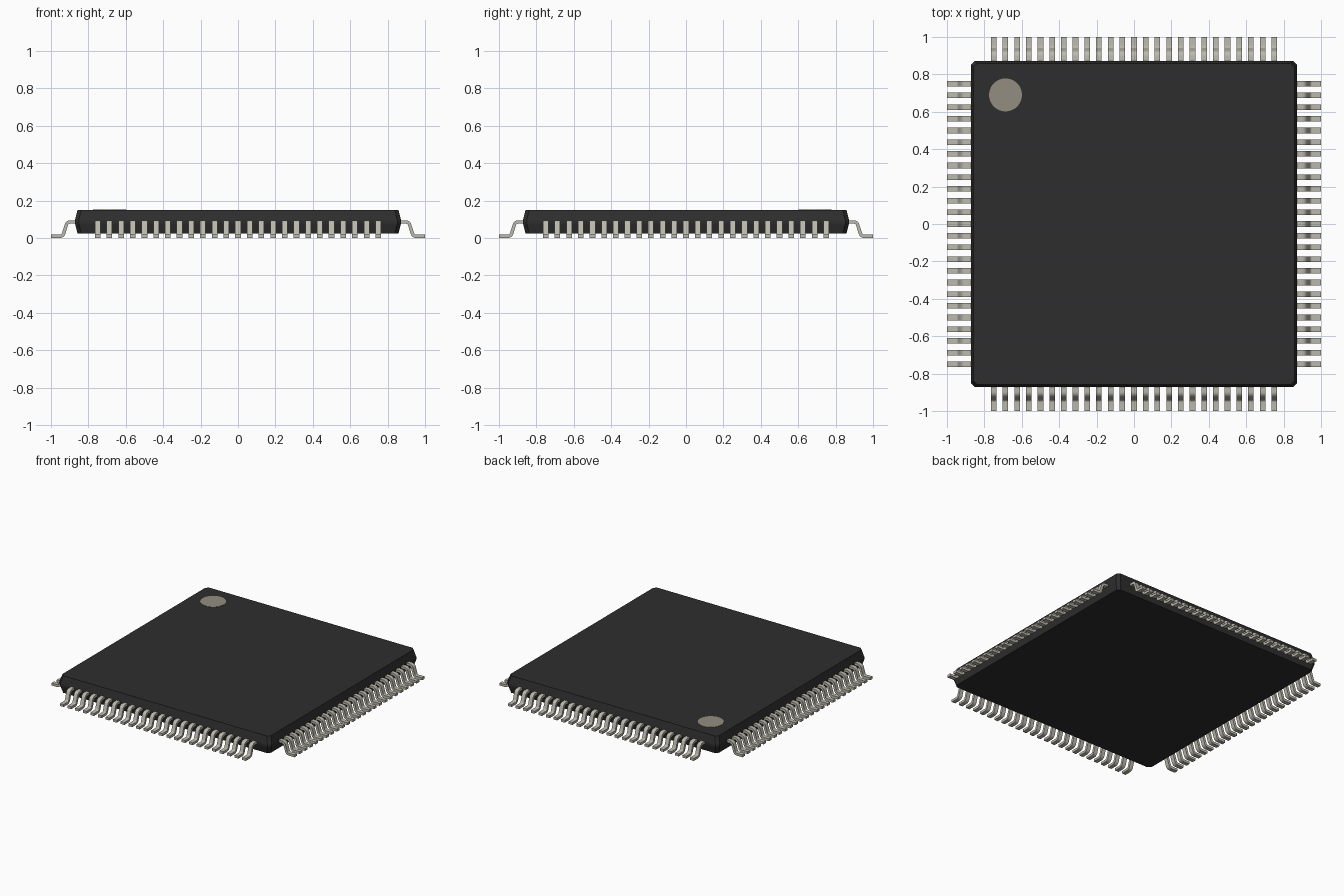
import bpy, bmesh, math
from mathutils import Matrix, Vector

cube = bpy.data.objects.get("Cube")
if cube:
    bpy.data.objects.remove(cube, do_unlink=True)


def material(name, rgb, roughness=0.6):
    m = bpy.data.materials.new(name)
    m.diffuse_color = (*rgb, 1)
    m.use_nodes = True
    bsdf = m.node_tree.nodes["Principled BSDF"]
    bsdf.inputs["Base Color"].default_value = (*rgb, 1)
    bsdf.inputs["Roughness"].default_value = roughness
    return m


def finish(name, bm, mat):
    bmesh.ops.recalc_face_normals(bm, faces=bm.faces[:])
    mesh = bpy.data.meshes.new(name)
    bm.to_mesh(mesh)
    bm.free()
    mesh.materials.append(mat)
    obj = bpy.data.objects.new(name, mesh)
    bpy.context.collection.objects.link(obj)
    return obj


black = material("black plastic", (0.027, 0.027, 0.027))
metal = material("tinned metal", (0.50, 0.49, 0.42), 0.4)
grey = material("marker grey", (0.29, 0.27, 0.22))

# Package body: stacked square rings with clipped corners, widest at the seam
bm = bmesh.new()
CLIP = 0.02
rings = []
for half, z in ((0.858, 0.024), (0.872, 0.079), (0.872, 0.094), (0.858, 0.151)):
    a, b = half, half - CLIP
    outline = ((a, -b), (a, b), (b, a), (-b, a), (-a, b), (-a, -b), (-b, -a), (b, -a))
    rings.append([bm.verts.new((x, y, z)) for x, y in outline])
for low, high in zip(rings, rings[1:]):
    for i in range(8):
        j = (i + 1) % 8
        bm.faces.new((low[i], low[j], high[j], high[i]))
bm.faces.new(rings[0])
bm.faces.new(rings[-1])
finish("package_body", bm, black)

# Pin one marker: a thin disc on the top face
bm = bmesh.new()
bmesh.ops.create_cone(bm, cap_ends=True, segments=48, radius1=0.088, radius2=0.088,
                      depth=0.003, matrix=Matrix.Translation((-0.687, 0.69, 0.1515)))
finish("pin_one_marker", bm, grey)

# Gull-wing lead centreline: shoulder, upper bend, lower bend, foot
THICK, WIDTH, PITCH, COUNT = 0.018, 0.030, 0.0625, 25
STEPS = 5
path = [Vector((0.85, 0.086))]
for i in range(STEPS + 1):
    t = math.radians(90 - 80 * i / STEPS)
    path.append(Vector((0.897 + 0.022 * math.cos(t), 0.064 + 0.022 * math.sin(t))))
for i in range(STEPS + 1):
    t = math.radians(190 + 80 * i / STEPS)
    path.append(Vector((0.953 + 0.022 * math.cos(t), 0.031 + 0.022 * math.sin(t))))
path.append(Vector((1.0, 0.009)))

# Offset the centreline to both sides to get the strip's thickness
strip = []
for i, p in enumerate(path):
    d = (path[min(i + 1, len(path) - 1)] - path[max(i - 1, 0)]).normalized()
    n = Vector((-d.y, d.x)) * THICK / 2
    strip.append((p + n, p - n))


def add_lead(bm, y, turn):
    sections = []
    for top, low in strip:
        corners = ((top, -1), (top, 1), (low, 1), (low, -1))
        sections.append([bm.verts.new(turn @ Vector((p.x, y + s * WIDTH / 2, p.y)))
                         for p, s in corners])
    for a, b in zip(sections, sections[1:]):
        for i in range(4):
            j = (i + 1) % 4
            bm.faces.new((a[i], a[j], b[j], b[i]))
    bm.faces.new(sections[0])
    bm.faces.new(sections[-1])


# One row of leads on each side
for k, side in enumerate(("left", "back", "right", "front")):
    bm = bmesh.new()
    turn = Matrix.Rotation(k * math.pi / 2, 3, "Z")
    for i in range(COUNT):
        add_lead(bm, (i - (COUNT - 1) / 2) * PITCH, turn)
    row = finish(side + "_leads", bm, metal)
    bpy.ops.object.select_all(action="DESELECT")
    row.select_set(True)
    bpy.context.view_layer.objects.active = row
    bpy.ops.object.shade_smooth_by_angle(angle=math.radians(35))
